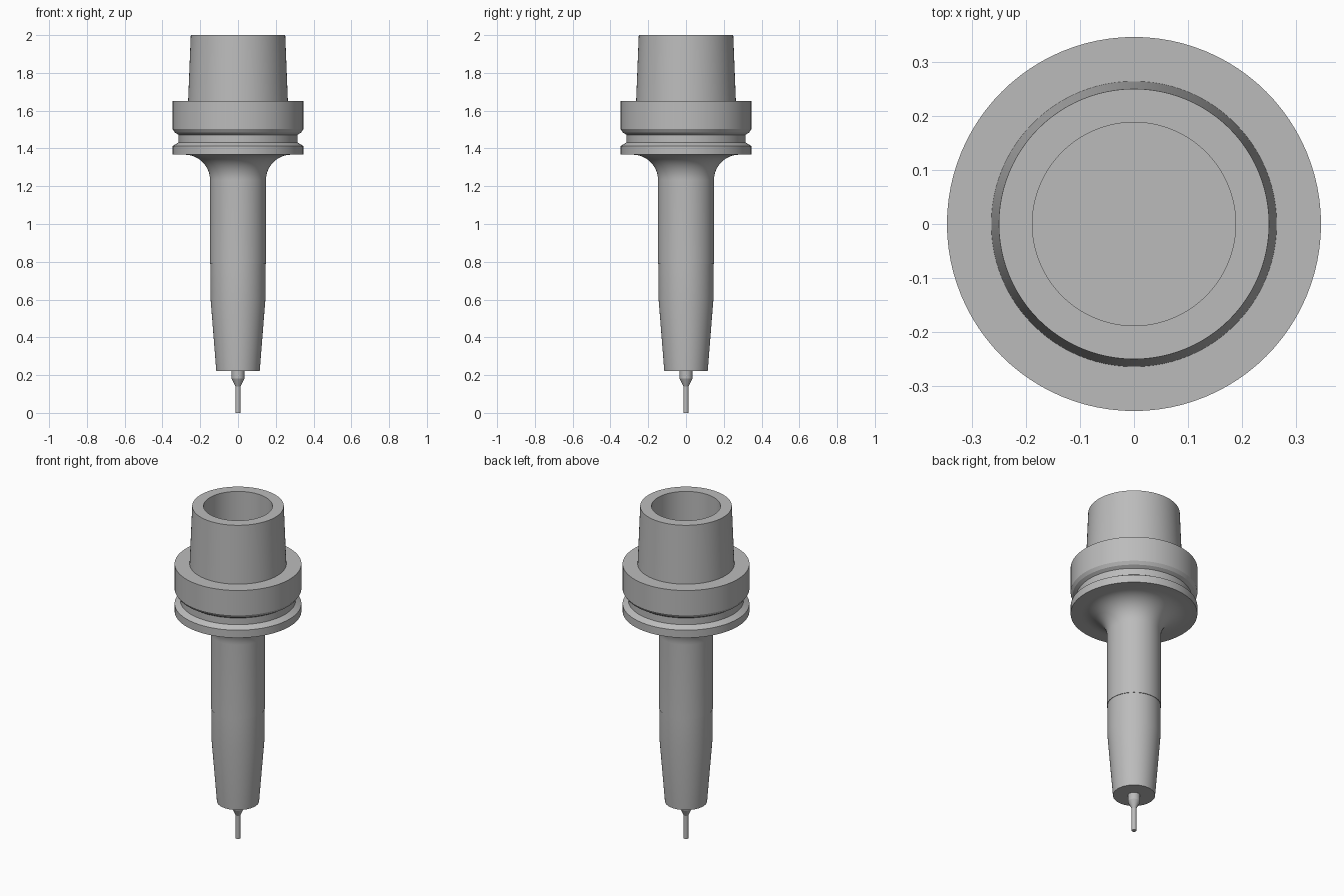
import bpy, math

cube = bpy.data.objects.get("Cube")
if cube:
    bpy.data.objects.remove(cube, do_unlink=True)

steel = bpy.data.materials.new("steel_grey")
steel.use_nodes = True
GREY = (0.5, 0.5, 0.5, 1)
steel.diffuse_color = GREY
steel.node_tree.nodes["Principled BSDF"].inputs["Base Color"].default_value = GREY


def lathe(name, profile, sides=96):
    """Turn a (radius, height) profile around z, listed from the bottom up."""
    verts, rings, faces = [], [], []
    for r, z in profile:
        start = len(verts)
        if r == 0:
            verts.append((0, 0, z))
            rings.append([start] * sides)
        else:
            for i in range(sides):
                a = math.tau * i / sides
                verts.append((r * math.cos(a), r * math.sin(a), z))
            rings.append(list(range(start, start + sides)))
    for low, high in zip(rings, rings[1:]):
        for i in range(sides):
            j = (i + 1) % sides
            quad = [low[i], low[j], high[j], high[i]]
            faces.append(list(dict.fromkeys(quad)))
    mesh = bpy.data.meshes.new(name)
    mesh.from_pydata(verts, [], faces)
    mesh.materials.append(steel)
    obj = bpy.data.objects.new(name, mesh)
    bpy.context.collection.objects.link(obj)
    bpy.ops.object.select_all(action='DESELECT')
    obj.select_set(True)
    bpy.context.view_layer.objects.active = obj
    bpy.ops.object.shade_smooth_by_angle(angle=math.radians(20))
    return obj


# Slim cutter with a thicker shank
lathe("cutter", [(0, 0), (0.013, 0), (0.013, 0.14), (0.034, 0.182),
                 (0.034, 0.222), (0, 0.222)], 48)

# Tapered nose, tiny step, straight neck and flared root under the flange
BODY, FLARE, FLANGE_BASE = 0.148, 0.135, 1.367
flare = []
for i in range(17):
    a = math.pi / 2 * i / 16
    flare.append((BODY + FLARE * (1 - math.cos(a)),
                  FLANGE_BASE - FLARE * (1 - math.sin(a))))
nose = [(0, 0.222), (0.115, 0.222), (0.145, 0.6), (0.145, 0.787), (BODY, 0.787)]

# Flange with a gripper groove
flange = [(0.346, FLANGE_BASE), (0.346, 1.413), (0.315, 1.432), (0.315, 1.472),
          (0.334, 1.484), (0.346, 1.502), (0.346, 1.652)]

# Hollow tapered shank with a blind bore
shank = [(0.264, 1.652), (0.25, 2), (0.188, 2), (0.188, 1.65), (0, 1.65)]

lathe("tool_holder", nose + flare + flange + shank)
